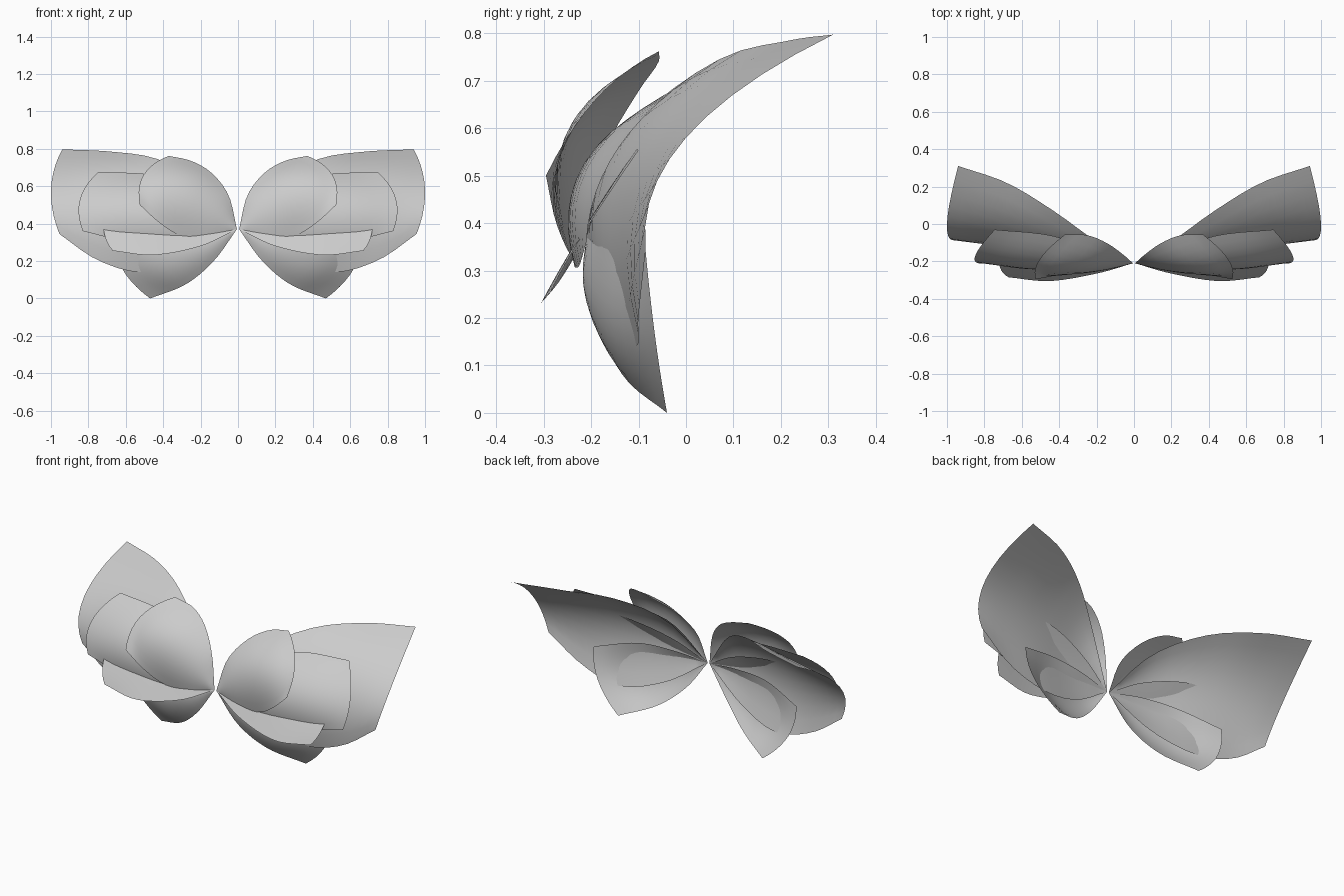
import bpy, bmesh
from mathutils import Vector

if "Cube" in bpy.data.objects:
    bpy.data.objects.remove(bpy.data.objects["Cube"])

HUB = (0.006, -0.21, 0.37)
ALONG, ACROSS = 14, 10

grey = bpy.data.materials.new("petal_grey")
grey.diffuse_color = (0.6, 0.6, 0.6, 1)
grey.use_nodes = True
grey.node_tree.nodes["Principled BSDF"].inputs["Base Color"].default_value = grey.diffuse_color


def along(points, t):
    """Smooth path through evenly spaced points."""
    p = [Vector(c) for c in points]
    p = [2 * p[0] - p[1]] + p + [2 * p[-1] - p[-2]]
    n = len(p) - 3
    i = min(int(t * n), n - 1)
    f = t * n - i
    a, b, c, d = p[i:i + 4]
    return 0.5 * (2 * b + (c - a) * f + (2 * a - 5 * b + 4 * c - d) * f ** 2
                  + (3 * b - a - 3 * c + d) * f ** 3)


def petal(name, low, mid, top):
    """Bowed sheet between a low edge, a spine and a top edge, mirrored in x."""
    bm = bmesh.new()
    grid = []
    for i in range(ALONG + 1):
        t = i / ALONG
        a, b, c = (along([HUB] + e, t) for e in (low, mid, top))
        row = []
        for j in range(ACROSS + 1):
            v = j / ACROSS
            row.append(bm.verts.new(a * (1 - v) * (1 - 2 * v) + b * 4 * v * (1 - v)
                                    + c * v * (2 * v - 1)))
        grid.append(row)
    for r, s in zip(grid, grid[1:]):
        for j in range(ACROSS):
            bm.faces.new((r[j], s[j], s[j + 1], r[j + 1]))
    bmesh.ops.remove_doubles(bm, verts=bm.verts, dist=0.0005)
    for f in bm.faces:
        f.smooth = True
    me = bpy.data.meshes.new(name)
    bm.to_mesh(me)
    bm.free()
    me.materials.append(grey)
    ob = bpy.data.objects.new(name, me)
    bpy.context.collection.objects.link(ob)
    m = ob.modifiers.new("mirror", 'MIRROR')
    m.use_mirror_merge = False


# broad rear petal
petal("large_petal",
      [(.25, -.16, .21), (.51, -.105, .14), (.75, -.10, .205), (.955, -.085, .345)],
      [(.25, -.19, .45), (.5, -.13, .50), (.76, -.06, .55), (1.0, 0, .58)],
      [(.2, -.095, .615), (.43, .07, .745), (.68, .22, .785), (.94, .31, .797)])

# drooping petal behind it
petal("lower_petal",
      [(.13, -.19, .2), (.28, -.13, .075), (.47, -.04, 0)],
      [(.2, -.215, .28), (.42, -.165, .20), (.62, -.065, .16)],
      [(.2, -.18, .40), (.42, -.15, .40), (.66, -.085, .34)])

# middle petal
petal("middle_petal",
      [(.3, -.235, .315), (.6, -.225, .31), (.83, -.21, .36)],
      [(.27, -.235, .47), (.57, -.215, .51), (.845, -.16, .53)],
      [(.2, -.14, .585), (.45, -.06, .66), (.745, -.03, .677)])

# narrow petal slicing through the others
petal("narrow_petal",
      [(.2, -.265, .28), (.45, -.305, .232), (.67, -.285, .255)],
      [(.23, -.215, .375), (.48, -.22, .38), (.72, -.215, .38)],
      [(.2, -.16, .48), (.45, -.11, .55), (.69, -.10, .553)])

# short upright front petal
petal("front_petal",
      [(.15, -.235, .345), (.3, -.245, .335), (.42, -.275, .405), (.525, -.295, .5)],
      [(.12, -.235, .47), (.27, -.25, .56), (.4, -.235, .62), (.505, -.19, .66)],
      [(.05, -.17, .55), (.14, -.105, .67), (.25, -.06, .735), (.37, -.057, .762)])
